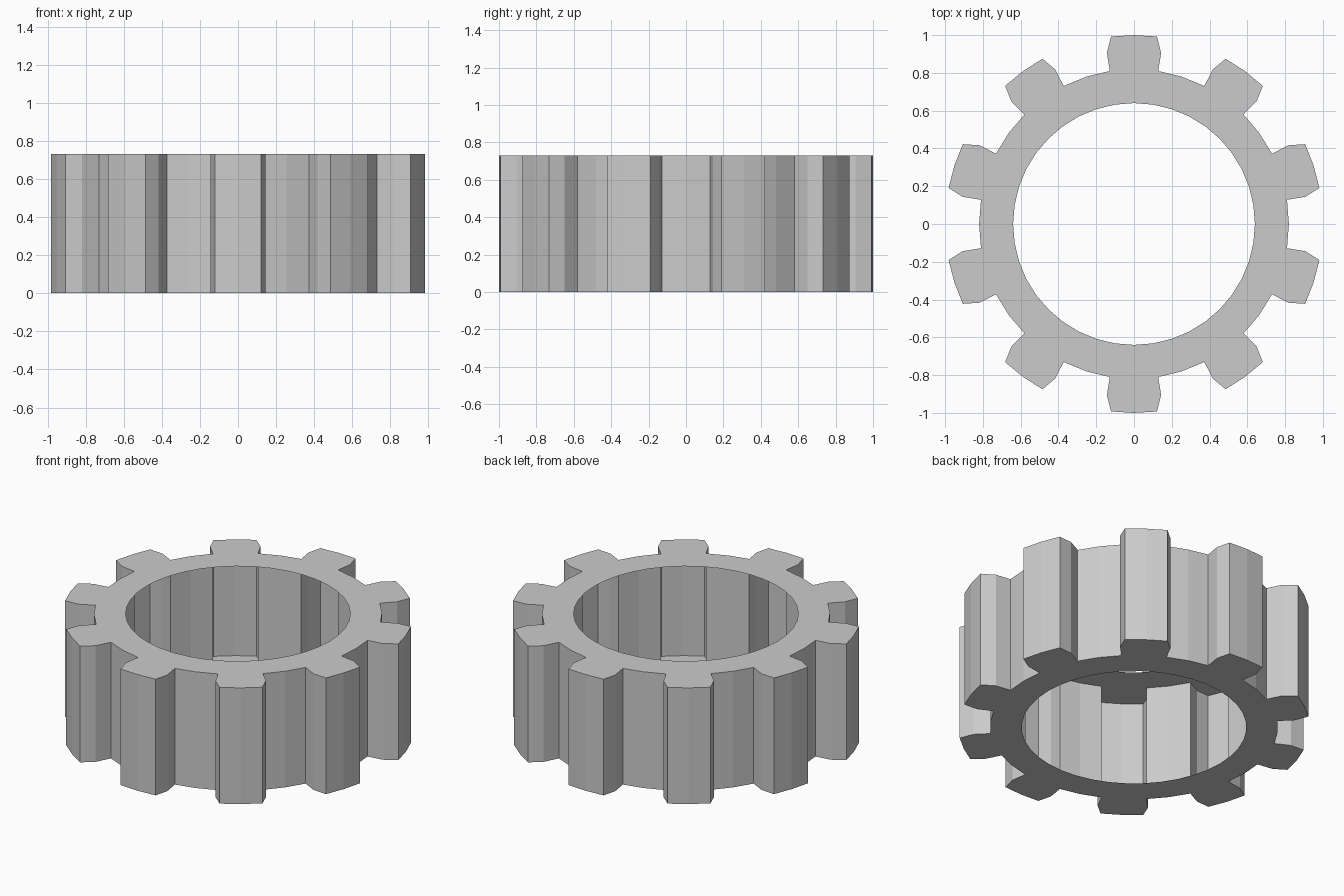
import bpy, bmesh
from math import cos, sin, radians

if "Cube" in bpy.data.objects:
    bpy.data.objects.remove(bpy.data.objects["Cube"])

TEETH, HEIGHT = 10, 0.73
R_HOLE, R_ROOT, R_MID, R_TIP = 0.64, 0.82, 0.918, 1.0
PITCH = 360 / TEETH

bm = bmesh.new()


def vert(r, deg, z):
    return bm.verts.new((r * cos(radians(deg)), r * sin(radians(deg)), z))


def build_cap(z, up):
    """Flat gear-shaped ring; returns its outer outline in order."""
    hole, root, outline, teeth = [], [], [], []
    for i in range(TEETH):
        c = 90 + i * PITCH
        quarter = [c - PITCH / 4, c, c + PITCH / 4, c + PITCH / 2]
        hole += [vert(R_HOLE, a, z) for a in quarter]
        r = [vert(R_ROOT, a, z) for a in quarter]
        mid = [vert(R_MID, a, z) for a in quarter[:3]]
        tip = [vert(R_TIP, c + d, z) for d in (-7, 0, 7)]
        root += r
        teeth += [(r[:3], mid), (mid, tip)]
        outline += [r[0], mid[0], *tip, mid[2], r[2], r[3]]

    def quad(a, b, c, d):
        bm.faces.new((a, b, c, d) if up else (d, c, b, a))

    # ring band
    n = len(hole)
    for i in range(n):
        j = (i + 1) % n
        quad(hole[i], root[i], root[j], hole[j])
    # tooth faces
    for inner, outer in teeth:
        for k in range(2):
            quad(inner[k], outer[k], outer[k + 1], inner[k + 1])
    return outline


bottom = build_cap(0, False)
top = build_cap(HEIGHT, True)

# outer wall only: the hole has no lining, so the shell is open inside
n = len(bottom)
for i in range(n):
    j = (i + 1) % n
    bm.faces.new((bottom[i], bottom[j], top[j], top[i]))

mesh = bpy.data.meshes.new("gear_ring")
bm.to_mesh(mesh)
bm.free()
gear = bpy.data.objects.new("gear_ring", mesh)
bpy.context.collection.objects.link(gear)
